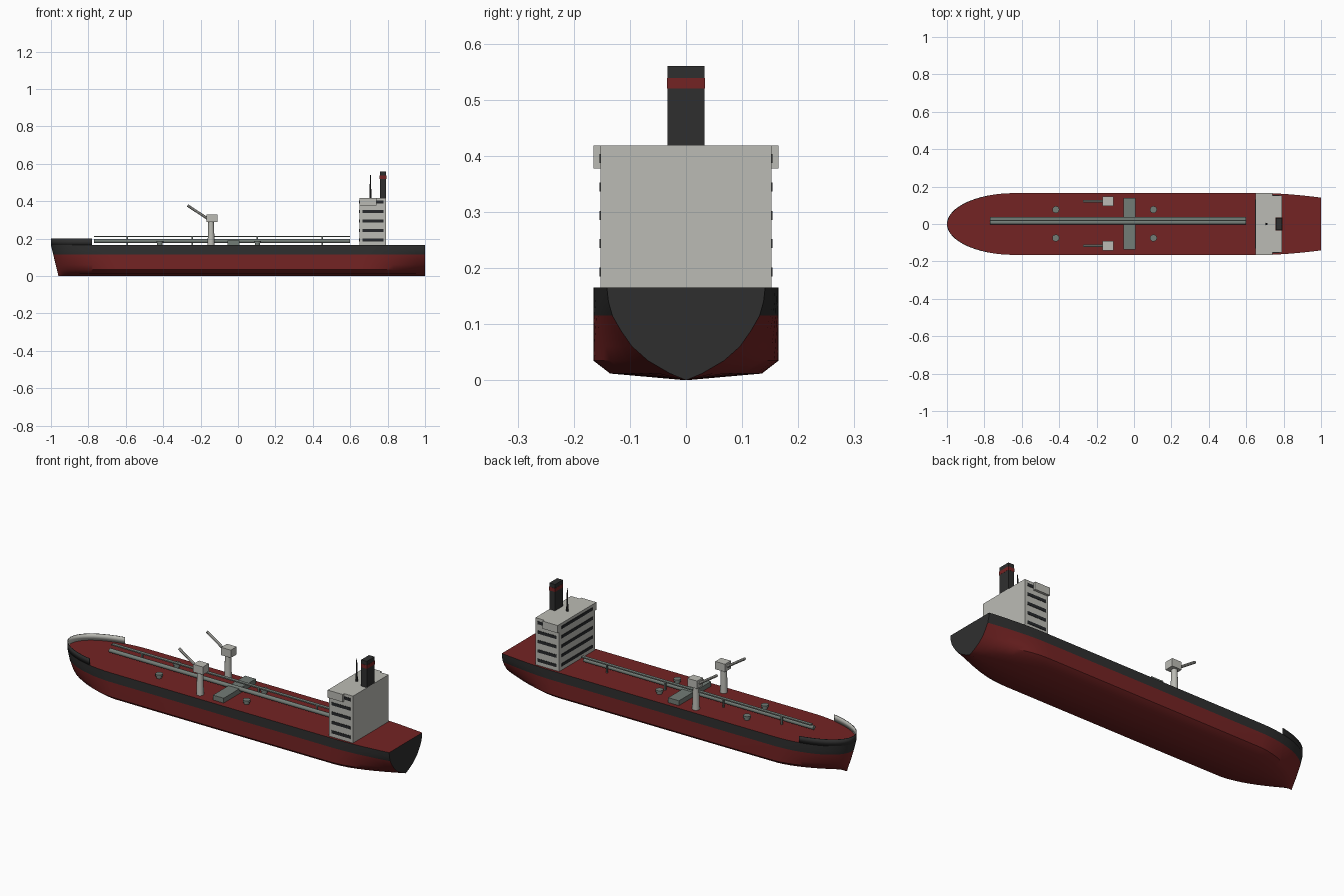
import bpy, bmesh, math
from mathutils import Vector

if "Cube" in bpy.data.objects:
    bpy.data.objects.remove(bpy.data.objects["Cube"])


def material(name, rgb):
    m = bpy.data.materials.new(name)
    m.diffuse_color = (*rgb, 1)
    m.use_nodes = True
    m.node_tree.nodes["Principled BSDF"].inputs["Base Color"].default_value = m.diffuse_color
    return m


RED = material("oxide red", (0.175, 0.017, 0.017))
BLACK = material("charcoal black", (0.028, 0.028, 0.028))
WHITE = material("pale grey", (0.50, 0.50, 0.46))
STEEL = material("steel grey", (0.17, 0.20, 0.18))
GLASS = material("window dark", (0.02, 0.022, 0.025))


def finish(name, bm, mats, smooth=None):
    me = bpy.data.meshes.new(name)
    bm.to_mesh(me)
    bm.free()
    for m in mats:
        me.materials.append(m)
    if smooth:
        me.shade_smooth()
        me.set_sharp_from_angle(angle=math.radians(smooth))
    ob = bpy.data.objects.new(name, me)
    bpy.context.collection.objects.link(ob)
    return ob


def box(name, x, y, z, mat):
    """Box from (min, max) ranges."""
    bm = bmesh.new()
    bmesh.ops.create_cube(bm, size=1)
    for v in bm.verts:
        v.co = [r[0] + (c + 0.5) * (r[1] - r[0]) for c, r in zip(v.co, (x, y, z))]
    return finish(name, bm, [mat])


def rod(name, a, b, r1, r2, mat, sides=12):
    """Tapered cylinder from a to b."""
    a, b = Vector(a), Vector(b)
    bm = bmesh.new()
    bmesh.ops.create_cone(bm, cap_ends=True, segments=sides, radius1=r1, radius2=r2, depth=(b - a).length)
    ob = finish(name, bm, [mat], 40)
    ob.location = (a + b) / 2
    ob.rotation_euler = (b - a).to_track_quat('Z', 'Y').to_euler()
    return ob


# ---- hull shape rules
DECK, BEAM, STEP = 0.165, 0.165, -0.78
# height, midship width fraction, end (V-shaped) width fraction
LEVELS = [(0, 0, 0), (.012, .82, .2), (.035, 1, .48), (.06, 1, .68), (.088, 1, .82),
          (.115, 1, .93), (.14, 1, .98), (DECK, 1, 1)]


def deck_width(x):
    if x < -0.64:
        return BEAM * math.sqrt(max(0, 1 - ((x + 0.64) / 0.36) ** 2))
    t = max(0, (x - 0.7) / 0.3)
    return BEAM - 0.024 * t ** 1.6


def section(x):
    bow = max(0, (-x - 0.62) / 0.38)
    stern = max(0, (x - 0.66) / 0.34)
    k = bow ** 1.6 + stern ** 1.8
    half = [(x + 0.04 * bow ** 3 * (1 - z / DECK), deck_width(x) * (f + (v - f) * k), z)
            for z, f, v in LEVELS]
    return half[::-1] + [(px, -py, pz) for px, py, pz in half[1:]]


bow_x = sorted([-0.64 - 0.36 * math.cos(math.radians(a)) for a in range(0, 91, 6)] + [STEP])
stations = bow_x + [-0.3, 0, 0.3, 0.6] + [0.66 + 0.34 * i / 8 for i in range(9)]

# ---- hull: lofted sections, coloured by height and direction
bm = bmesh.new()
rings = [[bm.verts.new(p) for p in section(x)] for x in stations]
for r, s in zip(rings, rings[1:]):
    for i in range(len(r)):
        j = (i + 1) % len(r)        # last strip closes the deck
        bm.faces.new((r[i], r[j], s[j], s[i]))
bm.faces.new(rings[-1])             # transom
bmesh.ops.remove_doubles(bm, verts=bm.verts, dist=1e-5)
bmesh.ops.recalc_face_normals(bm, faces=bm.faces)
for f in bm.faces:
    c = f.calc_center_median()
    side_band = c.z > 0.115 and abs(f.normal.z) < 0.9
    f.material_index = int(side_band or f.normal.x > 0.95)
finish("hull", bm, [RED, BLACK], 35)

# ---- raised bow bulwark following the deck edge
edge = [(x, deck_width(x)) for x in bow_x if x <= STEP + 1e-6]
path = [(x, y) for x, y in edge[::-1]] + [(x, -y) for x, y in edge[1:]]
bm = bmesh.new()
low = [bm.verts.new((x, y, DECK)) for x, y in path]
top = [bm.verts.new((x, y, 0.2)) for x, y in path]
for i in range(len(path) - 1):
    bm.faces.new((low[i], low[i + 1], top[i + 1], top[i]))
bm.normal_update()
bm.faces.ensure_lookup_table()
if bm.faces[len(path) // 2].normal.x > 0:
    bmesh.ops.reverse_faces(bm, faces=bm.faces)
bulwark = finish("bow_bulwark", bm, [BLACK, WHITE], 35)
mod = bulwark.modifiers.new("thickness", 'SOLIDIFY')
mod.thickness, mod.offset, mod.material_offset = 0.003, -1, 1

# ---- accommodation block and bridge wings
ROOF = 0.418
box("deckhouse", (0.65, 0.792), (-0.152, 0.152), (DECK, ROOF), WHITE)
for s, side in ((-1, "near"), (1, "far")):
    box(f"bridge_wing_{side}", (0.65, 0.74), sorted((s * 0.150, s * 0.165)), (0.377, ROOF), WHITE)

# ---- window strips on the sides and the forward face
for n in range(5):
    z = 0.193 + 0.0505 * n
    rows = (z - 0.008, z + 0.008)
    box(f"front_windows_{n}", (0.648, 0.652), (-0.132, 0.132), rows, GLASS)
    for s, side in ((-1, "near"), (1, "far")):
        box(f"side_windows_{side}_{n}", (0.665, 0.777), sorted((s * 0.150, s * 0.154)), rows, GLASS)

# ---- funnel with red band, and mast
box("funnel", (0.758, 0.792), (-0.033, 0.033), (ROOF, 0.56), BLACK)
box("funnel_band", (0.757, 0.793), (-0.034, 0.034), (0.52, 0.539), RED)
rod("mast", (0.708, 0, ROOF), (0.708, 0, 0.54), 0.006, 0.002, BLACK, 8)

# ---- deck pipe, catwalk and posts
rod("deck_pipe", (-0.77, 0.008, 0.187), (0.6, 0.008, 0.187), 0.011, 0.011, STEEL)
box("catwalk", (-0.77, 0.6), (0.02, 0.038), (0.209, 0.215), STEEL)
for n in range(4):
    x = -0.591 + 0.3475 * n
    box(f"catwalk_post_{n}", (x - 0.004, x + 0.004), (0.025, 0.033), (DECK, 0.21), STEEL)

# ---- cargo manifold and tank hatches
box("manifold", (-0.055, 0.009), (-0.135, 0.139), (DECK, 0.191), STEEL)
for x in (-0.418, 0.104):
    for y in (-0.075, 0.077):
        rod("tank_hatch_base", (x, y, DECK), (x, y, 0.178), 0.014, 0.014, STEEL)
        rod("tank_hatch_lid", (x, y, 0.176), (x, y, 0.187), 0.019, 0.019, STEEL)

# ---- pair of deck cranes
for y in (-0.117, 0.121):
    rod("crane_pillar", (-0.144, y, DECK), (-0.144, y, 0.29), 0.019, 0.015, WHITE)
    box("crane_cab", (-0.168, -0.11), (y - 0.025, y + 0.025), (0.288, 0.33), WHITE)
    rod("crane_jib", (-0.155, y, 0.302), (-0.27, y, 0.378), 0.007, 0.007, WHITE, 8)
